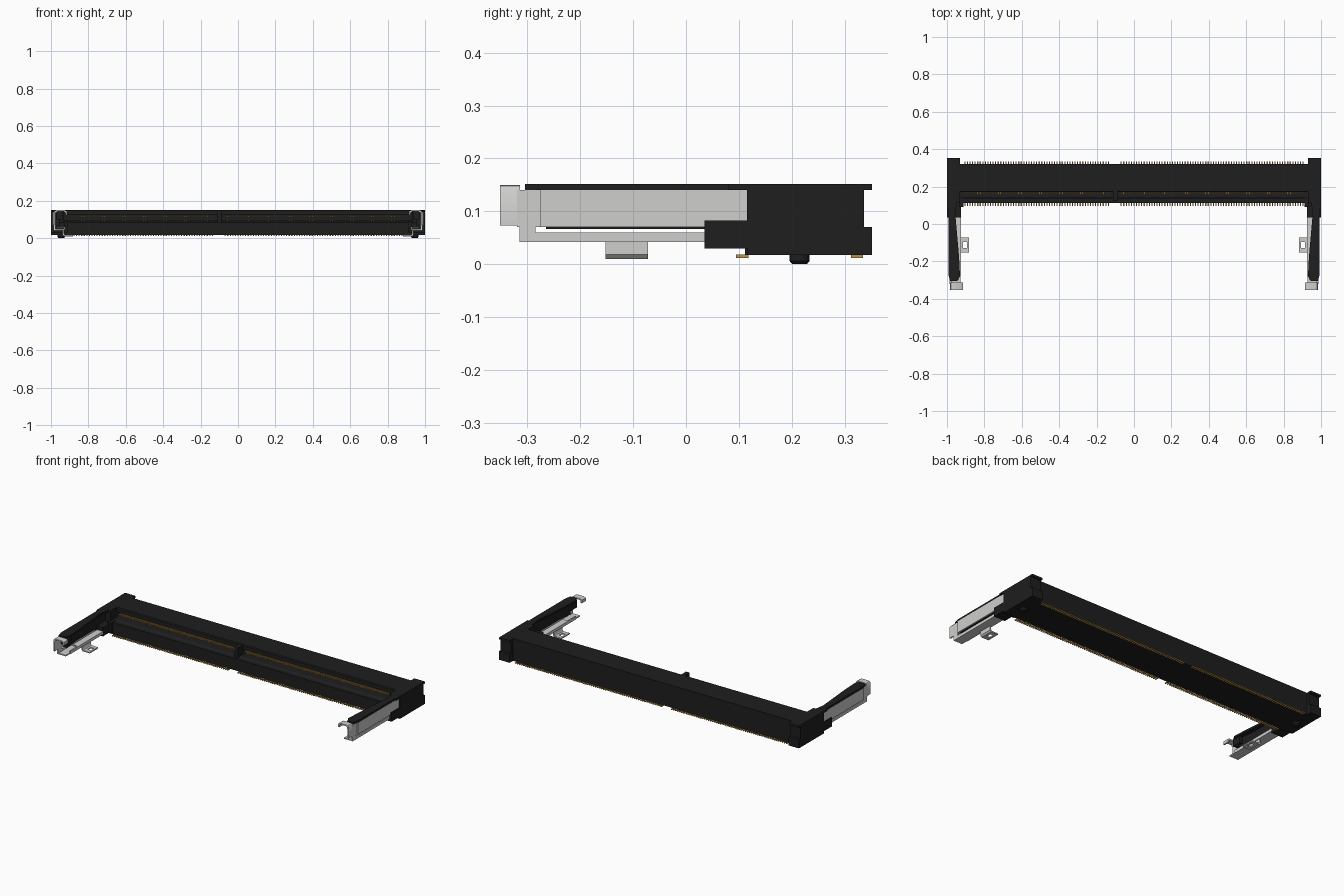
import bpy, bmesh, math
from mathutils import Matrix

if "Cube" in bpy.data.objects:
    bpy.data.objects.remove(bpy.data.objects["Cube"])


def material(name, rgb):
    m = bpy.data.materials.new(name)
    m.diffuse_color = (*rgb, 1)
    m.use_nodes = True
    m.node_tree.nodes["Principled BSDF"].inputs["Base Color"].default_value = m.diffuse_color
    return m


BLACK = material("black plastic", (0.013, 0.013, 0.013))
STEEL = material("light steel", (0.62, 0.62, 0.61))
GOLD = material("gold contact", (0.50, 0.29, 0.07))


def finish(name, bm, mat, mirror=False, smooth=False):
    bmesh.ops.recalc_face_normals(bm, faces=bm.faces)
    me = bpy.data.meshes.new(name)
    bm.to_mesh(me)
    bm.free()
    me.materials.append(mat)
    ob = bpy.data.objects.new(name, me)
    bpy.context.collection.objects.link(ob)
    if mirror:
        ob.modifiers.new("mirror", 'MIRROR').use_axis[0] = True
    if smooth:
        bpy.context.view_layer.objects.active = ob
        ob.select_set(True)
        bpy.ops.object.shade_smooth_by_angle(angle=math.radians(40))
        ob.select_set(False)
    return ob


def add_box(bm, x0, x1, y0, y1, z0, z1):
    mat = Matrix.Translation(((x0 + x1) / 2, (y0 + y1) / 2, (z0 + z1) / 2)) \
        @ Matrix.Diagonal((x1 - x0, y1 - y0, z1 - z0, 1))
    bmesh.ops.create_cube(bm, size=1, matrix=mat)


def boxes(name, mat, items, mirror=False):
    bm = bmesh.new()
    for b in items:
        add_box(bm, *b)
    return finish(name, bm, mat, mirror)


def prism(name, mat, pts, axis, a, b, mirror=False, smooth=False):
    """Extrude a closed 2D profile from a to b along an axis."""
    place = {'x': lambda p: (a, p[0], p[1]),
             'y': lambda p: (p[0], a, p[1]),
             'z': lambda p: (p[0], p[1], a)}[axis]
    bm = bmesh.new()
    f = bm.faces.new([bm.verts.new(place(p)) for p in pts])
    r = bmesh.ops.extrude_face_region(bm, geom=[f])
    d = [b - a if c == axis else 0 for c in 'xyz']
    bmesh.ops.translate(bm, vec=d, verts=[v for v in r['geom'] if isinstance(v, bmesh.types.BMVert)])
    return finish(name, bm, mat, mirror, smooth)


# Long slotted housing: lower jaw reaches further forward than the top lip
prism("housing", BLACK,
      [(0.112, 0.017), (0.32, 0.017), (0.32, 0.152), (0.175, 0.152), (0.17, 0.147), (0.17, 0.124),
       (0.27, 0.124), (0.27, 0.094), (0.145, 0.094), (0.135, 0.088), (0.112, 0.088)],
      'x', -0.935, 0.935)
boxes("slot_key", BLACK, [(-0.112, -0.088, 0.125, 0.272, 0.085, 0.15)])

# End blocks with stepped back and forward lower shoulder
boxes("end_block", BLACK, [
    (0.93, 1.0, 0.115, 0.337, 0.017, 0.152),
    (0.93, 1.0, 0.30, 0.352, 0.14, 0.152),
    (0.93, 1.0, 0.30, 0.352, 0.017, 0.07),
    (0.925, 1.0, 0.035, 0.12, 0.03, 0.083),
    (0.912, 0.935, 0.09, 0.24, 0.03, 0.092),
], mirror=True)

# Locating pegs
bm = bmesh.new()
bmesh.ops.create_cone(bm, cap_ends=True, segments=24, radius1=0.014, radius2=0.019, depth=0.006,
                      matrix=Matrix.Translation((0.945, 0.215, 0.003)))
bmesh.ops.create_cone(bm, cap_ends=True, segments=24, radius1=0.019, radius2=0.019, depth=0.016,
                      matrix=Matrix.Translation((0.945, 0.215, 0.014)))
finish("locating_peg", bm, BLACK, mirror=True, smooth=True)

# Contact rows, skipping the key position
PITCH = 0.0137
xs = [i * PITCH for i in range(-66, 67) if not -0.125 < i * PITCH < -0.075]
W = 0.003
boxes("back_solder_feet", GOLD, [(x - W, x + W, 0.312, 0.335, 0.012, 0.018) for x in xs])
boxes("front_solder_feet", GOLD, [(x - W, x + W, 0.095, 0.118, 0.012, 0.018) for x in xs])
boxes("upper_contacts", GOLD, [(x - W, x + W, 0.157, 0.25, 0.114, 0.121) for x in xs])
boxes("lower_contacts", GOLD, [(x - W, x + W, 0.19, 0.26, 0.092, 0.099) for x in xs])

# Black latch arm: thin cover widening inward toward the front, wall beneath, end knob
prism("latch_arm_cover", BLACK,
      [(1.0, 0.12), (0.945, 0.12), (0.956, 0.06), (0.935, -0.18), (0.93, -0.28),
       (0.945, -0.305), (0.984, -0.305), (0.992, -0.27), (0.992, 0.08), (1.0, 0.08)],
      'z', 0.14, 0.152, mirror=True)
prism("latch_arm_wall", BLACK,
      [(0.985, 0.12), (0.966, 0.12), (0.966, -0.16), (0.955, -0.265), (0.985, -0.265)],
      'z', 0.067, 0.141, mirror=True)
boxes("latch_arm_knob", BLACK, [(0.938, 0.97, -0.30, -0.245, 0.10, 0.146)], mirror=True)

# Steel spring: outer plate, top hooked tip, lower floor rail and its front link
boxes("spring_plate", STEEL, [
    (0.985, 0.993, -0.275, 0.118, 0.07, 0.14),
    (0.976, 0.986, -0.32, -0.27, 0.07, 0.14),
], mirror=True)
prism("spring_tip", STEEL,
      [(0.985, 0.073), (0.985, 0.14), (0.979, 0.148), (0.97, 0.15), (0.925, 0.15), (0.915, 0.144),
       (0.915, 0.125), (0.923, 0.125), (0.923, 0.138), (0.93, 0.142), (0.968, 0.142),
       (0.977, 0.134), (0.977, 0.073)],
      'y', -0.352, -0.314, mirror=True, smooth=True)
boxes("spring_rail", STEEL, [
    (0.928, 0.985, -0.315, 0.04, 0.042, 0.049),
    (0.978, 0.986, -0.315, 0.04, 0.042, 0.06),
    (0.925, 0.933, -0.275, 0.04, 0.042, 0.06),
    (0.93, 0.965, -0.20, 0.04, 0.054, 0.06),
    (0.976, 0.986, -0.315, -0.285, 0.045, 0.075),
], mirror=True)

# Solder tab: bent leg and a foot with a square hole
prism("solder_tab_leg", STEEL,
      [(0.938, 0.049), (0.938, 0.018), (0.93, 0.01), (0.915, 0.01), (0.915, 0.017),
       (0.926, 0.018), (0.930, 0.023), (0.930, 0.049)],
      'y', -0.152, -0.072, mirror=True, smooth=True)
boxes("solder_tab_foot", STEEL, [
    (0.882, 0.916, -0.152, -0.128, 0.01, 0.017),
    (0.882, 0.916, -0.096, -0.072, 0.01, 0.017),
    (0.882, 0.893, -0.129, -0.095, 0.01, 0.017),
], mirror=True)
